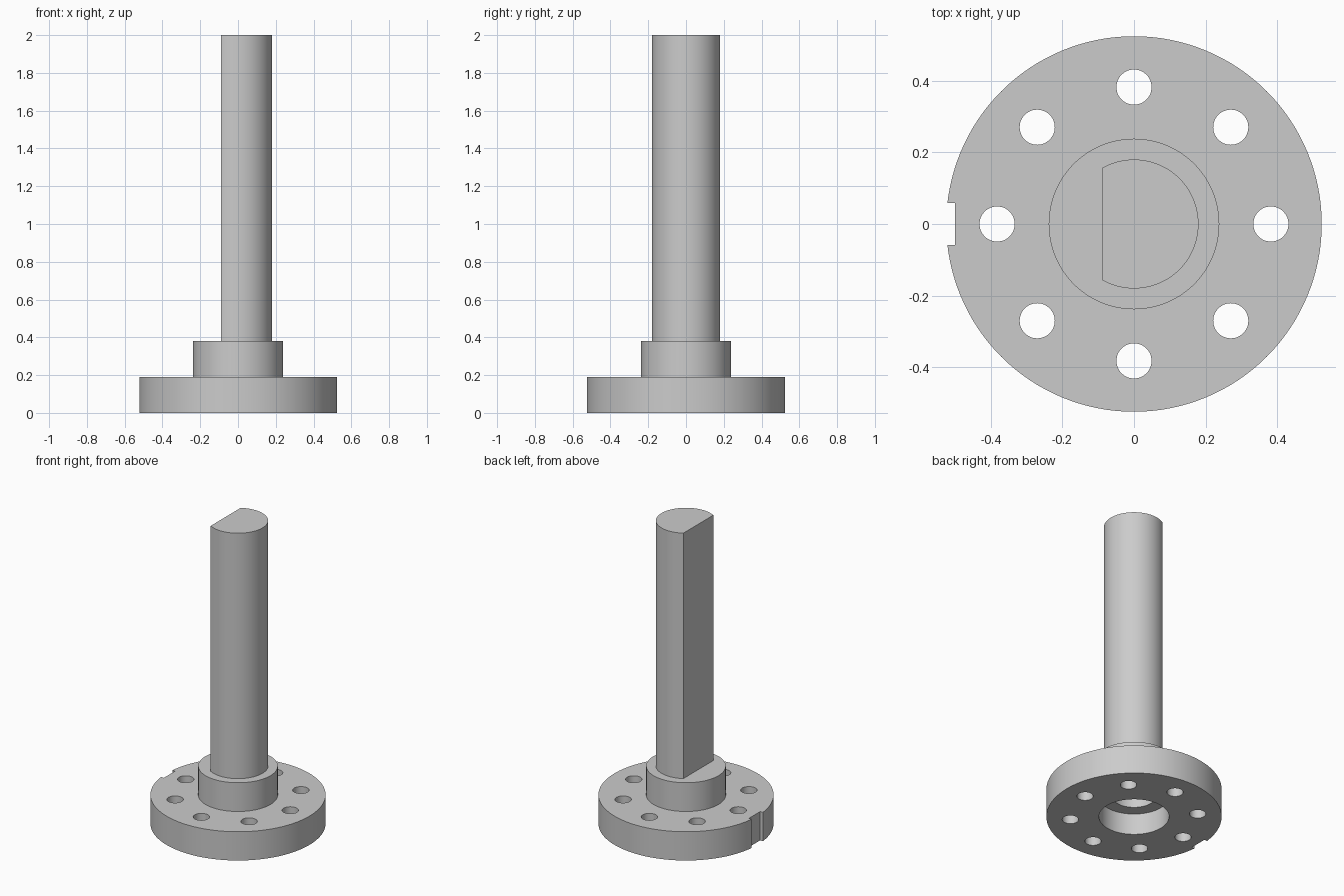
import bpy, bmesh, math

if "Cube" in bpy.data.objects:
    bpy.data.objects.remove(bpy.data.objects["Cube"])

SEG = 128
R_FLANGE, R_HUB, R_SHAFT = 0.524, 0.238, 0.18
Z_FLANGE, Z_HUB, Z_TOP = 0.19, 0.38, 2.0
X_FLAT = -0.09

steel = bpy.data.materials.new("plain grey")
steel.diffuse_color = (0.6, 0.6, 0.6, 1)
steel.use_nodes = True
steel.node_tree.nodes["Principled BSDF"].inputs["Base Color"].default_value = steel.diffuse_color


def finish(name, bm):
    """Turn a bmesh into a named grey object."""
    bmesh.ops.recalc_face_normals(bm, faces=bm.faces)
    mesh = bpy.data.meshes.new(name)
    bm.to_mesh(mesh)
    bm.free()
    mesh.materials.append(steel)
    obj = bpy.data.objects.new(name, mesh)
    bpy.context.collection.objects.link(obj)
    return obj


def lathe(name, profile):
    """Revolve (radius, z) points around z; the end points lie on the axis."""
    bm = bmesh.new()
    verts = [bm.verts.new((r, 0, z)) for r, z in profile]
    edges = [bm.edges.new(pair) for pair in zip(verts, verts[1:])]
    bmesh.ops.spin(bm, geom=verts + edges, cent=(0, 0, 0), axis=(0, 0, 1),
                   angle=math.tau, steps=SEG, use_merge=True)
    bmesh.ops.remove_doubles(bm, verts=bm.verts, dist=1e-5)
    return finish(name, bm)


def prism(bm, outline, z0, z1):
    """Add an extruded closed outline to a bmesh."""
    face = bm.faces.new([bm.verts.new((x, y, z0)) for x, y in outline])
    new = bmesh.ops.extrude_face_region(bm, geom=[face])["geom"]
    bmesh.ops.translate(bm, vec=(0, 0, z1 - z0),
                        verts=[v for v in new if isinstance(v, bmesh.types.BMVert)])


def arc(radius, a0, a1, n, cx=0, cy=0, closed=True):
    steps = n if closed else n - 1
    return [(cx + radius * math.cos(a0 + (a1 - a0) * i / steps),
             cy + radius * math.sin(a0 + (a1 - a0) * i / steps)) for i in range(n)]


def smooth(obj):
    bpy.ops.object.select_all(action='DESELECT')
    obj.select_set(True)
    bpy.context.view_layer.objects.active = obj
    bpy.ops.object.shade_smooth_by_angle(angle=math.radians(30))


# Flange and hub, with a stepped blind bore underneath
flange = lathe("flange_hub", [
    (0, 0.30), (0.13, 0.30), (0.13, 0.14), (0.21, 0.14), (0.21, 0),
    (R_FLANGE, 0), (R_FLANGE, Z_FLANGE), (R_HUB, Z_FLANGE),
    (R_HUB, Z_HUB), (0, Z_HUB)])

# Eight bolt holes and the rim notch
bm = bmesh.new()
for k in range(8):
    a = k * math.tau / 8
    prism(bm, arc(0.049, 0, math.tau, 48, 0.382 * math.cos(a), 0.382 * math.sin(a)),
          -0.1, Z_FLANGE + 0.1)
prism(bm, [(-0.7, -0.059), (-0.5, -0.059), (-0.5, 0.059), (-0.7, 0.059)],
      -0.1, Z_FLANGE + 0.1)
cutter = finish("hole_cutter", bm)
cutter.hide_render = True

mod = flange.modifiers.new("holes", 'BOOLEAN')
mod.operation, mod.solver, mod.object = 'DIFFERENCE', 'EXACT', cutter
bpy.context.view_layer.objects.active = flange
bpy.ops.object.modifier_apply(modifier=mod.name)
bpy.data.objects.remove(cutter)
smooth(flange)

# D-shaped shaft with its flat on the left
bm = bmesh.new()
a = math.acos(X_FLAT / R_SHAFT)
prism(bm, arc(R_SHAFT, -a, a, 96, closed=False), Z_HUB - 0.02, Z_TOP)
shaft = finish("d_shaft", bm)
smooth(shaft)
